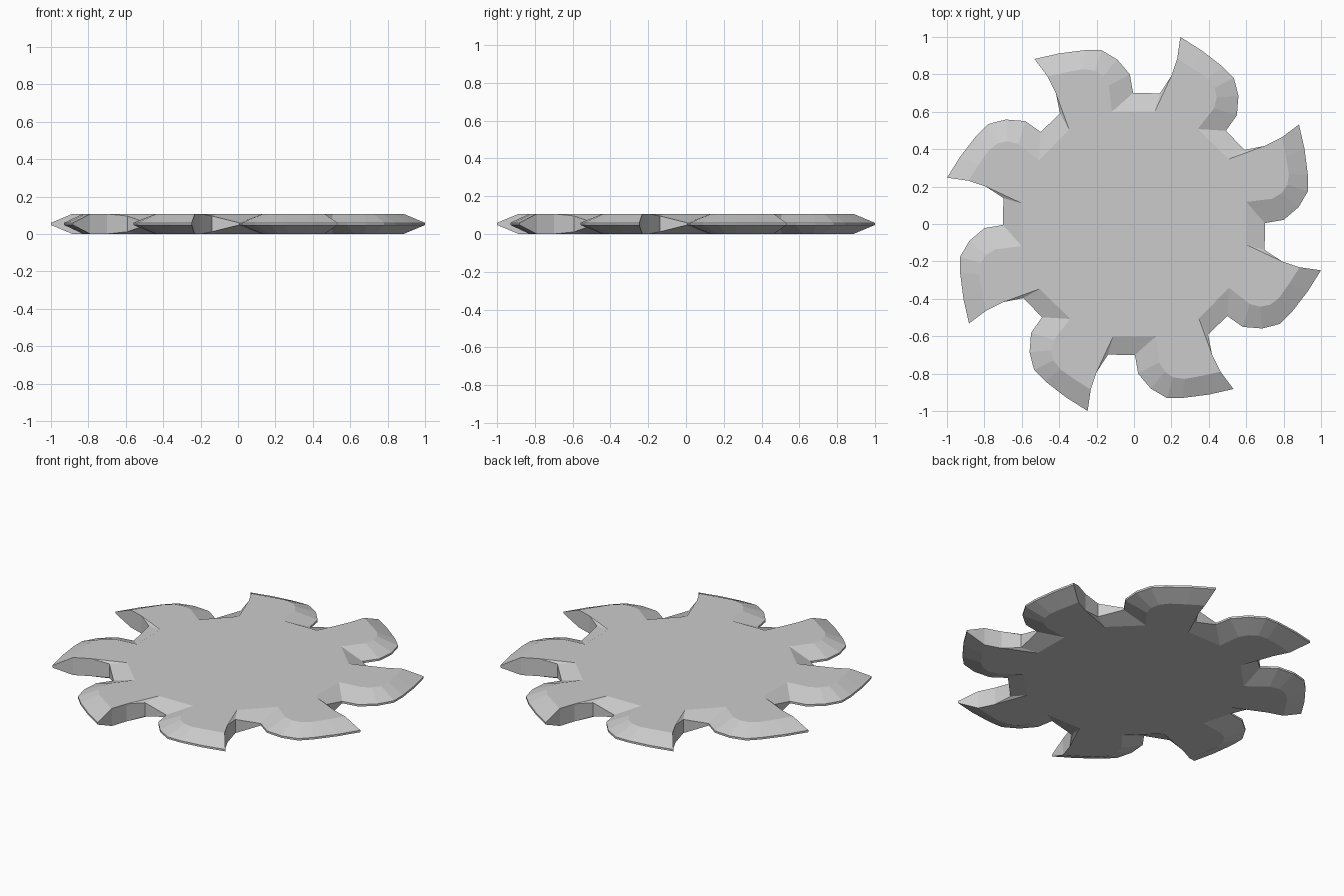
import bpy, bmesh
from mathutils import Matrix

if "Cube" in bpy.data.objects:
    bpy.data.objects.remove(bpy.data.objects["Cube"])

TEETH, MID, HALF, EDGE = 8, 0.0535, 0.0535, 0.006

# One tooth: thin cutting edge, matching rim of the flat face, back wall
edge = [(.70, .005), (.80, .022), (.88, .09), (.93, .175), (.93, .26), (.912, .40), (.882, .532)]
rim = [(.60, .118), (.74, .135), (.79, .165), (.82, .21), (.828, .27), (.812, .36), (.79, .463)]
back = [(.70, .418, HALF), (.592, .396, .042)]
root = (.505, .347)

bm = bmesh.new()


def ring(points, h, turn):
    # Mirrored upper and lower vertices for each outline point
    out = []
    for p in points:
        z = p[2] if len(p) > 2 else h
        x, y, _ = turn @ Matrix.Translation((p[0], p[1], 0)).translation
        out.append((bm.verts.new((x, y, MID + z)), bm.verts.new((x, y, MID - z))))
    return out


teeth = []
for i in range(TEETH):
    turn = Matrix.Rotation(i * 6.283185307 / TEETH, 3, 'Z')
    teeth.append((ring(edge, EDGE, turn), ring(rim, HALF, turn),
                  ring(back, HALF, turn), ring([root], HALF, turn)[0]))

for i, (e, r, (b, d), a) in enumerate(teeth):
    nxt_e, nxt_r = teeth[(i + 1) % TEETH][:2]
    for s in (0, 1):
        # Bevelled faces of the tooth, its root and the notch
        for j in range(len(e) - 1):
            bm.faces.new((e[j][s], e[j + 1][s], r[j + 1][s], r[j][s]))
        bm.faces.new((b[s], d[s], a[s]))
        bm.faces.new((a[s], d[s], nxt_e[0][s], nxt_r[0][s]))
    # Thin cutting edge, back wall and notch wall
    for chain in (e, [e[-1], r[-1], b, d, nxt_e[0]]):
        for p, q in zip(chain, chain[1:]):
            bm.faces.new((p[0], q[0], q[1], p[1]))

# Flat top and bottom of the disc
for s in (0, 1):
    bm.faces.new([v[s] for e, r, (b, d), a in teeth for v in (*r, b, a)])

bmesh.ops.recalc_face_normals(bm, faces=bm.faces)
mesh = bpy.data.meshes.new("saw_blade")
bm.to_mesh(mesh)
bm.free()
blade = bpy.data.objects.new("saw_blade", mesh)
bpy.context.collection.objects.link(blade)
